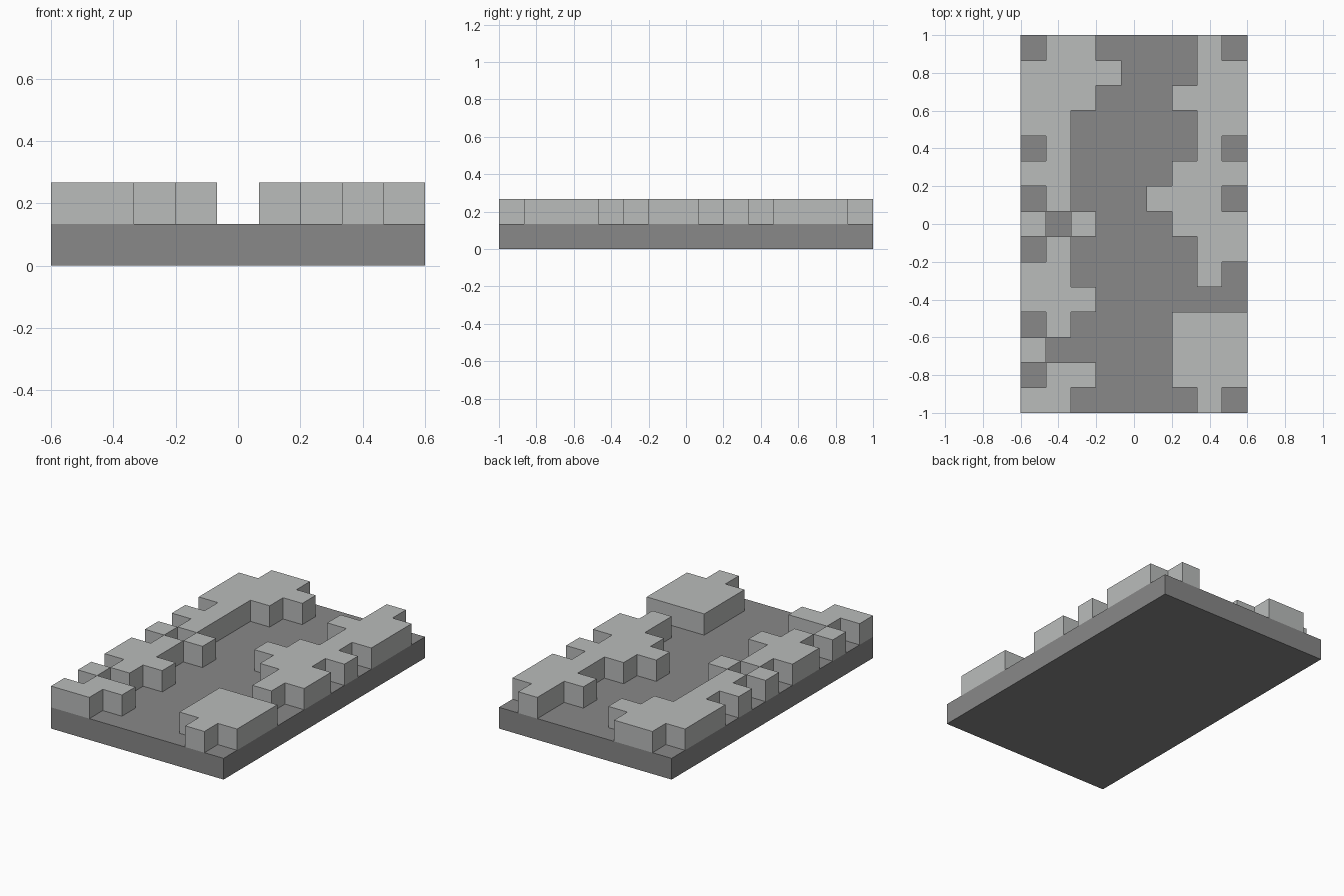
import bpy, bmesh
from mathutils import Matrix, Vector

if "Cube" in bpy.data.objects:
    bpy.data.objects.remove(bpy.data.objects["Cube"], do_unlink=True)

WIDTH, LENGTH = 1.2, 2.0
CELL = LENGTH / 15

# Raised cells, listed from the back row to the front row
ROWS = [
    ".##....#.",
    "####...##",
    "###...###",
    "##.....##",
    ".#.....#.",
    "##....###",
    ".#...###.",
    "#.#...###",
    ".#.....##",
    "##.....#.",
    "###......",
    ".#....###",
    "#.....###",
    ".##...###",
    "##.....#.",
]


def material(name, rgb):
    mat = bpy.data.materials.new(name)
    mat.use_nodes = True
    mat.diffuse_color = (*rgb, 1)
    mat.node_tree.nodes["Principled BSDF"].inputs["Base Color"].default_value = (*rgb, 1)
    return mat


def add_object(name, bm, mat):
    bmesh.ops.recalc_face_normals(bm, faces=bm.faces)
    mesh = bpy.data.meshes.new(name)
    bm.to_mesh(mesh)
    bm.free()
    mesh.materials.append(mat)
    obj = bpy.data.objects.new(name, mesh)
    bpy.context.collection.objects.link(obj)


dark_grey = material("dark grey stone", (0.246, 0.246, 0.246))
light_grey = material("light grey stone", (0.491, 0.503, 0.497))

# Base slab
bm = bmesh.new()
bmesh.ops.create_cube(bm, size=1, matrix=Matrix.Translation((0, 0, CELL / 2))
                      @ Matrix.Diagonal((WIDTH, LENGTH, CELL, 1)))
add_object("base_slab", bm, dark_grey)

# Raised paving: keep the marked cells of a grid and extrude them upward
bm = bmesh.new()
bmesh.ops.create_grid(bm, x_segments=len(ROWS[0]), y_segments=len(ROWS), size=0.5,
                      matrix=Matrix.Translation((0, 0, CELL))
                      @ Matrix.Diagonal((WIDTH, LENGTH, 1, 1)))


def is_raised(face):
    centre = face.calc_center_median()
    column = int((centre.x + WIDTH / 2) / CELL)
    row = int((LENGTH / 2 - centre.y) / CELL)
    return ROWS[row][column] == "#"


bmesh.ops.delete(bm, geom=[f for f in bm.faces if not is_raised(f)], context="FACES")
raised = bmesh.ops.extrude_face_region(bm, geom=bm.faces[:])["geom"]
bmesh.ops.translate(bm, vec=Vector((0, 0, CELL)),
                    verts=[v for v in raised if isinstance(v, bmesh.types.BMVert)])
add_object("raised_paving", bm, light_grey)
